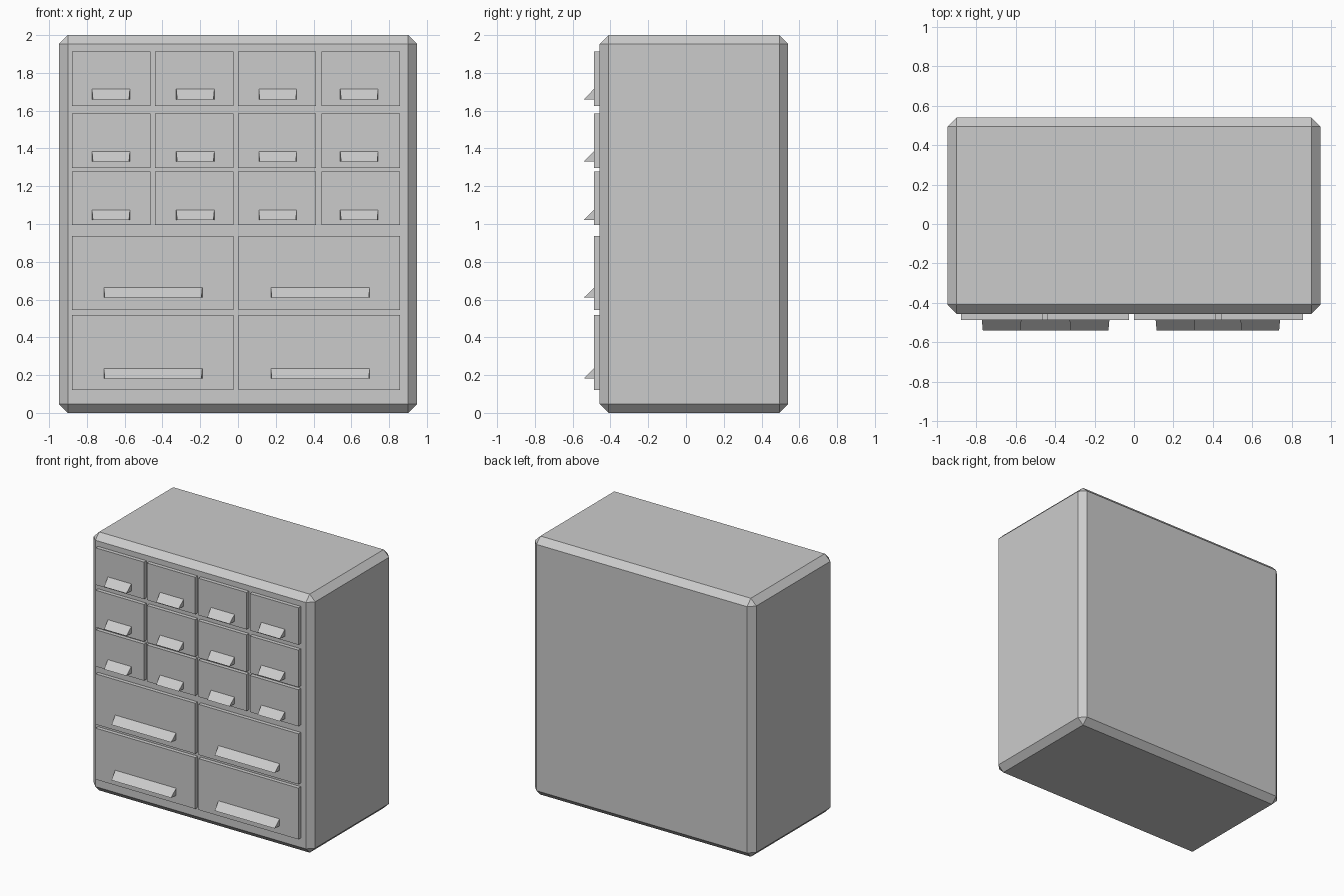
import bpy, bmesh

if "Cube" in bpy.data.objects:
    bpy.data.objects.remove(bpy.data.objects["Cube"])

BODY_FRONT, PANEL_FRONT, GRIP_FRONT, BACK = -0.457, -0.487, -0.541, 0.541


def finish(name, bm):
    bmesh.ops.recalc_face_normals(bm, faces=bm.faces)
    mesh = bpy.data.meshes.new(name)
    bm.to_mesh(mesh)
    bm.free()
    obj = bpy.data.objects.new(name, mesh)
    bpy.context.collection.objects.link(obj)
    return obj


def box(name, x0, x1, y0, y1, z0, z1):
    bm = bmesh.new()
    bmesh.ops.create_cube(bm, size=1)
    for v in bm.verts:
        v.co.x = x1 if v.co.x > 0 else x0
        v.co.y = y1 if v.co.y > 0 else y0
        v.co.z = z1 if v.co.z > 0 else z0
    return finish(name, bm)


def handle(name, x0, x1, z0, z1):
    # Wedge: sloping top, flat underside, slightly tapered towards the tip
    bm = bmesh.new()
    profile = [(PANEL_FRONT, z1, 0), (GRIP_FRONT, z0, 0.005), (PANEL_FRONT, z0, 0)]
    left = [bm.verts.new((x0 + t, y, z)) for y, z, t in profile]
    right = [bm.verts.new((x1 - t, y, z)) for y, z, t in profile]
    bm.faces.new(left)
    bm.faces.new(right)
    for i in range(3):
        j = (i + 1) % 3
        bm.faces.new((left[i], left[j], right[j], right[i]))
    return finish(name, bm)


def drawers(label, columns, rows):
    for r, (z0, z1, h0, h1) in enumerate(rows, 1):
        for c, (x0, x1, g0, g1) in enumerate(columns, 1):
            box(f"{label}_drawer_{r}_{c}", x0, x1, PANEL_FRONT, BODY_FRONT + 0.005, z0, z1)
            handle(f"{label}_handle_{r}_{c}", g0, g1, h0, h1)


# Chamfered cabinet
cabinet = box("cabinet", -0.948, 0.948, BODY_FRONT, BACK, 0, 2)
bevel = cabinet.modifiers.new("chamfer", 'BEVEL')
bevel.width = 0.047
bevel.segments = 1

# Columns: panel left/right, handle left/right. Rows: panel bottom/top, handle bottom/top.
drawers("small",
        [(-0.878, -0.464, -0.773, -0.572), (-0.440, -0.025, -0.327, -0.125),
         (0.001, 0.414, 0.110, 0.311), (0.443, 0.858, 0.541, 0.742)],
        [(1.626, 1.912, 1.660, 1.715), (1.297, 1.584, 1.331, 1.384),
         (0.995, 1.278, 1.022, 1.075)])
drawers("large",
        [(-0.878, -0.025, -0.710, -0.189), (0.003, 0.858, 0.174, 0.697)],
        [(0.546, 0.937, 0.610, 0.663), (0.120, 0.517, 0.181, 0.236)])
